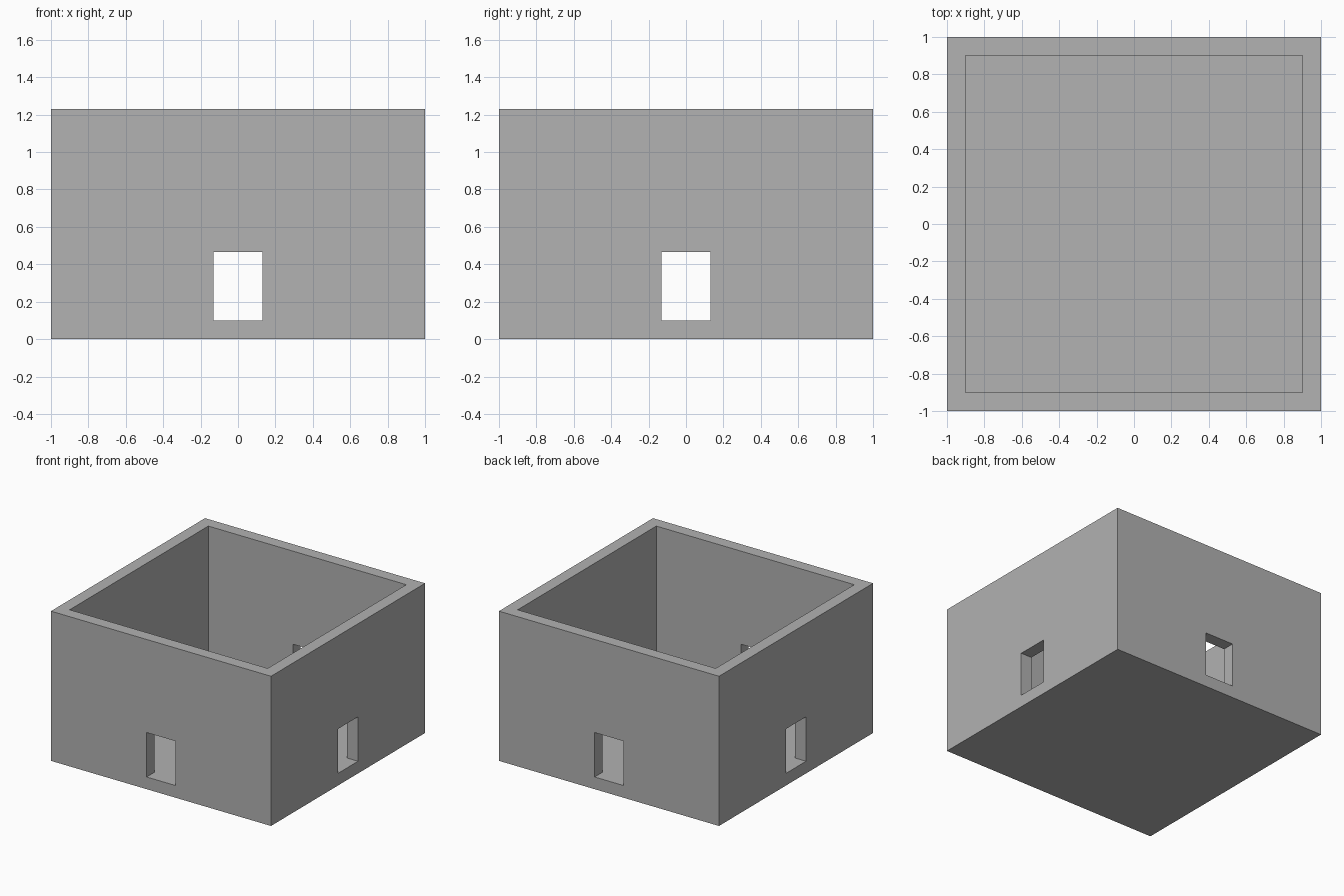
import bpy

# Remove the default cube
default = bpy.data.objects.get("Cube")
if default:
    bpy.data.objects.remove(default, do_unlink=True)

HEIGHT = 1.23
WALL = 0.1
FLOOR = 0.1
DOOR_WIDTH = 0.26
DOOR_TOP = 0.465


def make_material(name, colour):
    mat = bpy.data.materials.new(name)
    mat.use_nodes = True
    mat.diffuse_color = colour
    for node in mat.node_tree.nodes:
        if node.type == 'BSDF_PRINCIPLED':
            node.inputs["Base Color"].default_value = colour
    return mat


def box(name, size_x, size_y, bottom, top):
    """Box centred on the z axis between two heights."""
    bpy.ops.mesh.primitive_cube_add(size=1, location=(0, 0, (bottom + top) / 2))
    obj = bpy.context.object
    obj.name = name
    obj.scale = (size_x, size_y, top - bottom)
    bpy.ops.object.transform_apply(location=True, rotation=False, scale=True)
    return obj


def cut(target, cutter):
    """Subtract the cutter and leave it hidden as a helper."""
    mod = target.modifiers.new(cutter.name, 'BOOLEAN')
    mod.operation = 'DIFFERENCE'
    mod.solver = 'EXACT'
    mod.object = cutter
    bpy.context.view_layer.objects.active = target
    bpy.ops.object.modifier_apply(modifier=mod.name)
    bpy.data.objects.remove(cutter, do_unlink=True)


# Square walled room with a floor and an open top
room = box("room_walls_and_floor", 2, 2, 0, HEIGHT)
inner = 2 - 2 * WALL
cut(room, box("room_hollow", inner, inner, FLOOR, HEIGHT + 0.2))

# Doorways through all four walls, level with the floor
cut(room, box("doorway_front_back", DOOR_WIDTH, 2.4, FLOOR, DOOR_TOP))
cut(room, box("doorway_left_right", 2.4, DOOR_WIDTH, FLOOR, DOOR_TOP))

room.data.materials.clear()
room.data.materials.append(make_material("plain grey", (0.445, 0.445, 0.445, 1)))
for poly in room.data.polygons:
    poly.material_index = 0
